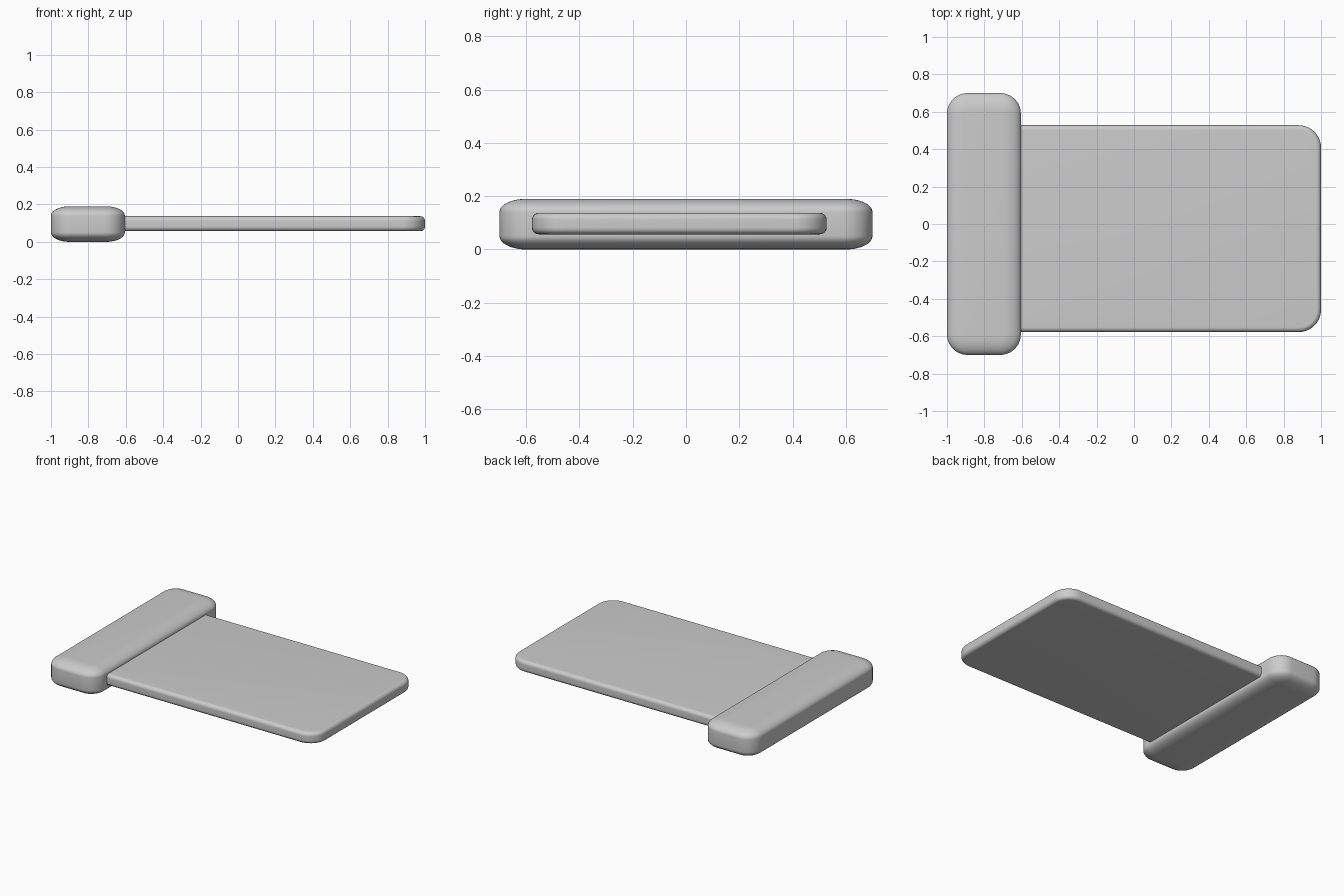
import bpy, bmesh
from math import sin, cos, pi

if "Cube" in bpy.data.objects:
    bpy.data.objects.remove(bpy.data.objects["Cube"])

ARC = 10  # segments per quarter round


def rounded_slab(name, lo, hi, corner, inset, drop):
    """Box with rounded plan corners and elliptical top and bottom edges."""
    bm = bmesh.new()
    steps = [i / ARC * pi / 2 for i in range(ARC + 1)]
    levels = [(inset * (1 - sin(a)), lo[2] + drop * (1 - cos(a))) for a in steps]
    levels += [(inset * (1 - sin(a)), hi[2] - drop * (1 - cos(a))) for a in reversed(steps)]
    rings = []
    for d, z in levels:
        r = corner - d
        ring = []
        for q, (sx, sy) in enumerate([(1, 1), (0, 1), (0, 0), (1, 0)]):
            cx = hi[0] - corner if sx else lo[0] + corner
            cy = hi[1] - corner if sy else lo[1] + corner
            for a in steps:
                t = a + q * pi / 2
                ring.append(bm.verts.new((cx + r * cos(t), cy + r * sin(t), z)))
        rings.append(ring)
    n = len(rings[0])
    for a, b in zip(rings, rings[1:]):
        for i in range(n):
            j = (i + 1) % n
            bm.faces.new((a[i], a[j], b[j], b[i]))
    bm.faces.new(rings[0][::-1])
    bm.faces.new(rings[-1])
    for f in bm.faces:
        f.smooth = True
    mesh = bpy.data.meshes.new(name)
    bm.to_mesh(mesh)
    bm.free()
    obj = bpy.data.objects.new(name, mesh)
    bpy.context.collection.objects.link(obj)
    return obj


# Thick end bar
rounded_slab("end_bar", (-1.0, -0.7, 0.0), (-0.605, 0.7, 0.19), 0.11, 0.10, 0.05)
# Thin plate, its inner end buried in the bar
rounded_slab("flat_plate", (-0.78, -0.578, 0.057), (1.0, 0.528, 0.137), 0.12, 0.025, 0.025)
